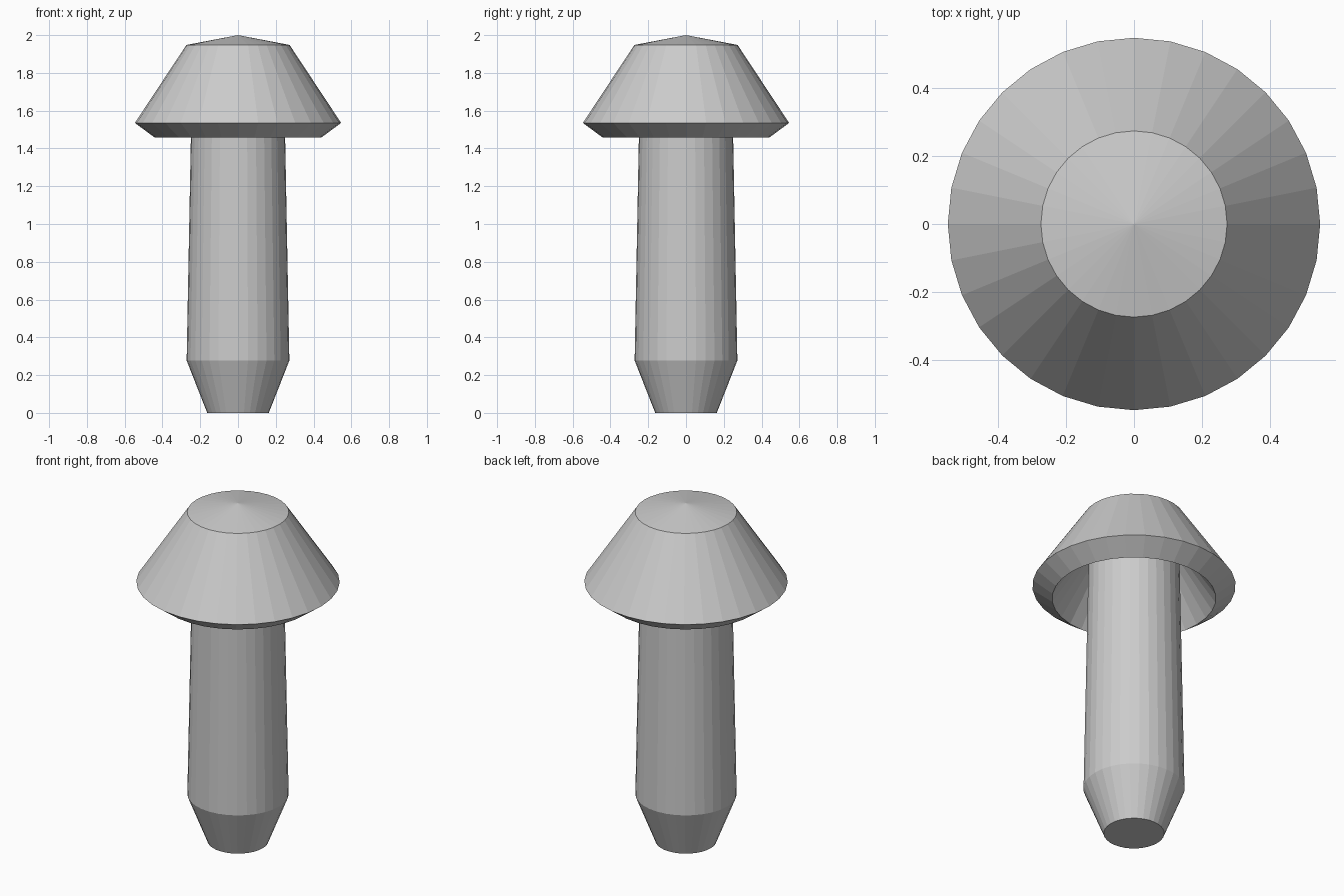
import bpy, bmesh
from math import cos, sin, tau

if "Cube" in bpy.data.objects:
    bpy.data.objects.remove(bpy.data.objects["Cube"])

SIDES = 32


def lathe(name, profile):
    """Revolve an (r, z) profile around z; r = 0 makes a pole."""
    bm = bmesh.new()
    rings = []
    for r, z in profile:
        if r == 0:
            rings.append([bm.verts.new((0, 0, z))] * SIDES)
        else:
            rings.append([bm.verts.new((r * cos(tau * i / SIDES), r * sin(tau * i / SIDES), z))
                          for i in range(SIDES)])
    for a, b in zip(rings, rings[1:]):
        for i in range(SIDES):
            j = (i + 1) % SIDES
            corners = list(dict.fromkeys((a[i], a[j], b[j], b[i])))
            bm.faces.new(corners)
    bmesh.ops.recalc_face_normals(bm, faces=bm.faces)
    mesh = bpy.data.meshes.new(name)
    bm.to_mesh(mesh)
    bm.free()
    obj = bpy.data.objects.new(name, mesh)
    bpy.context.collection.objects.link(obj)
    return obj


# Stem with tapered foot, running up into the hollow cap, then the cap's
# sloping underside, bevelled rim, sloped side and shallow pointed top
lathe("mushroom", [
    (0, 0), (0.163, 0), (0.272, 0.277), (0.244, 1.75),
    (0.44, 1.457), (0.546, 1.535), (0.273, 1.948), (0, 2.0),
])
